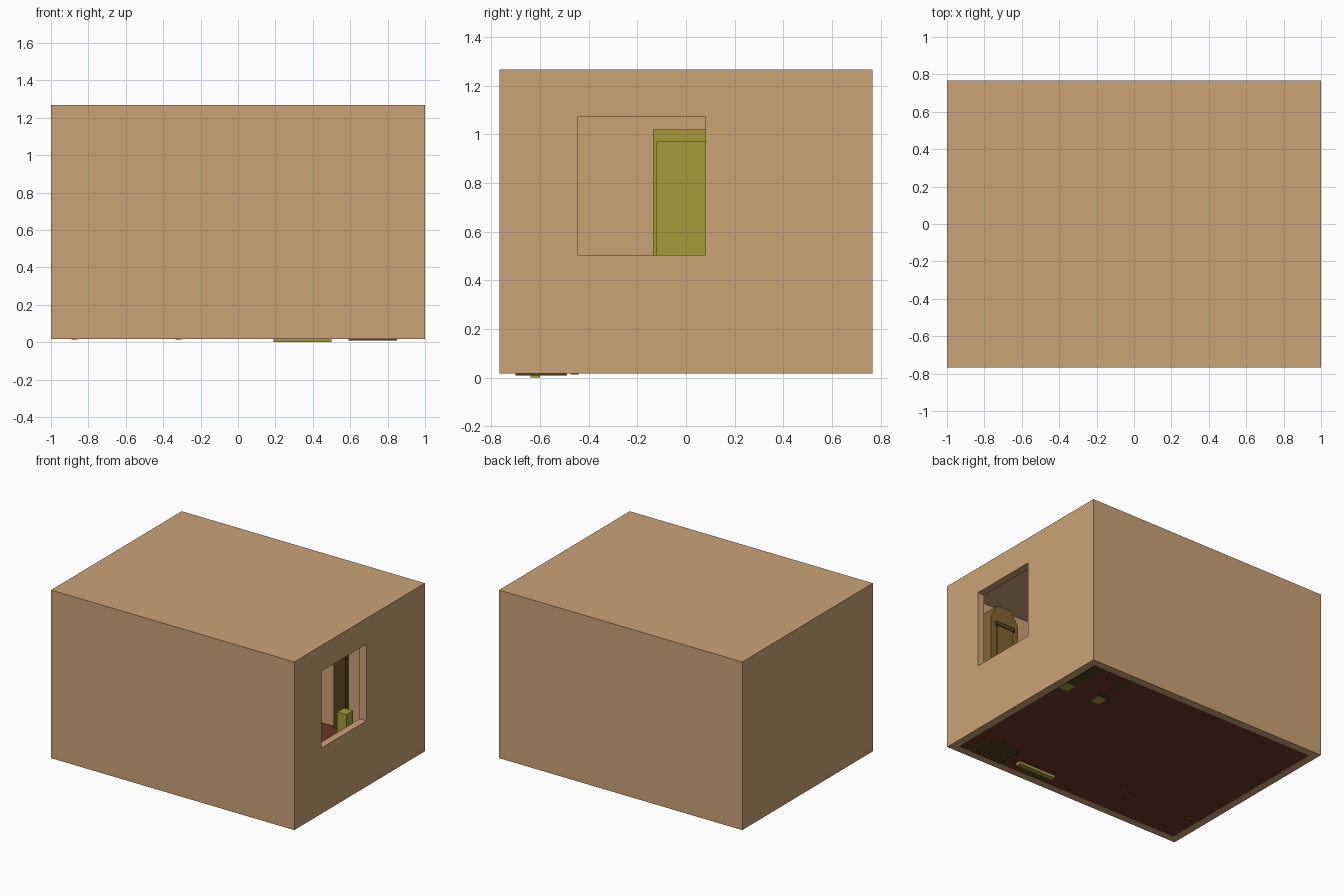
import bpy, bmesh, math

if "Cube" in bpy.data.objects:
    bpy.data.objects.remove(bpy.data.objects["Cube"])

def mat(name, rgb):
    m = bpy.data.materials.new(name)
    m.diffuse_color = [(c / 255) ** 2.2 for c in rgb] + [1]
    m.use_nodes = True
    m.node_tree.nodes["Principled BSDF"].inputs["Base Color"].default_value = m.diffuse_color
    return m

WALL = mat("plaster", (202, 161, 117))
FLOOR = mat("dark_floor", (104, 58, 42))
OLIVE = mat("olive", (162, 155, 58))
WOOD = mat("wood", (130, 100, 52))
DARK = mat("dark_wood", (85, 68, 35))

def box(name, x, y, z, m=None):
    """Box from (min, max) ranges."""
    bm = bmesh.new()
    bmesh.ops.create_cube(bm, size=1)
    for v in bm.verts:
        v.co = [r[0] + (c + .5) * (r[1] - r[0]) for c, r in zip(v.co, (x, y, z))]
    me = bpy.data.meshes.new(name)
    bm.to_mesh(me)
    bm.free()
    o = bpy.data.objects.new(name, me)
    bpy.context.collection.objects.link(o)
    if m:
        me.materials.append(m)
    return o

def cut(o, c):
    c.hide_render = True
    c.hide_viewport = True
    mod = o.modifiers.new("cut", "BOOLEAN")
    mod.operation, mod.solver, mod.object = 'DIFFERENCE', 'EXACT', c

def prism(name, pts, y0, y1, m):
    """Profile in x,z extruded along y."""
    bm = bmesh.new()
    f = bm.faces.new([bm.verts.new((x, y0, z)) for x, z in pts])
    r = bmesh.ops.extrude_face_region(bm, geom=[f])
    bmesh.ops.translate(bm, vec=(0, y1 - y0, 0),
                        verts=[v for v in r["geom"] if isinstance(v, bmesh.types.BMVert)])
    bmesh.ops.recalc_face_normals(bm, faces=bm.faces)
    me = bpy.data.meshes.new(name)
    bm.to_mesh(me)
    bm.free()
    me.materials.append(m)
    o = bpy.data.objects.new(name, me)
    bpy.context.collection.objects.link(o)

X, Y, W = 1.0, .767, .055

# room shell, open below, window in the right wall
room = box("room_walls", (-X, X), (-Y, Y), (.017, 1.267), WALL)
cut(room, box("room_cutter", (-X + W, X - W), (-Y + W, Y - W), (-.1, 1.267 - W)))
cut(room, box("window_cutter", (.85, 1.1), (-.445, .08), (.505, 1.075)))
box("floor", (-X + W, X - W), (-Y + W, Y - W), (.02, .035), FLOOR)

# tall framed wardrobe on the left wall
box("wardrobe_body", (-.945, -.76), (-.12, .36), (.03, .97), OLIVE)
box("wardrobe_top", (-.945, -.74), (-.135, .375), (.97, 1.02), OLIVE)
for i, y in enumerate((-.135, .36)):
    box(f"wardrobe_side_{i}", (-.945, -.74), (y, y + .015), (.03, .97), OLIVE)

# arched tall cabinet by the front wall
prism("tall_cabinet", [(.60, .04), (.84, .04), (.84, .98), (.78, 1.08), (.66, 1.08), (.60, .98)],
      -.69, -.50, WOOD)
box("tall_cabinet_base", (.59, .85), (-.70, -.49), (.01, .12), DARK)
box("tall_cabinet_panel", (.65, .79), (-.50, -.492), (.2, .92), WOOD)
box("tall_cabinet_trim", (.64, .80), (-.50, -.485), (.92, .95), DARK)

# low shelf beside it
box("shelf_foot", (.19, .50), (-.64, -.60), (0, .08), OLIVE)
for i, z in enumerate((.08, .25, .42)):
    box(f"shelf_board_{i}", (.19, .50), (-.70, -.54), (z, z + .02), OLIVE)
for i, x in enumerate((.175, .50)):
    box(f"shelf_side_{i}", (x, x + .015), (-.70, -.54), (.035, .44), OLIVE)

# desk by the front wall on the left
box("desk_top", (-.91, -.28), (-.705, -.43), (.40, .43), WOOD)
for i, x in enumerate((-.89, -.335)):
    box(f"desk_front_leg_{i}", (x, x + .032), (-.475, -.443), (.014, .40), WOOD)
    box(f"desk_back_leg_{i}", (x, x + .032), (-.70, -.668), (.03, .40), WOOD)

# bench with posts in the back right corner
box("bench_seat", (.60, .93), (.34, .71), (.14, .19), WOOD)
for i, x in enumerate((.585, .86)):
    box(f"bench_post_{i}", (x, x + .075), (.33, .41), (.018, .365), OLIVE)
    box(f"bench_rail_{i}", (x, x + .075), (.41, .71), (.018, .16), DARK)

# dark upright on the back wall
box("wall_upright", (.31, .41), (.68, .712), (.03, 1.0), DARK)
